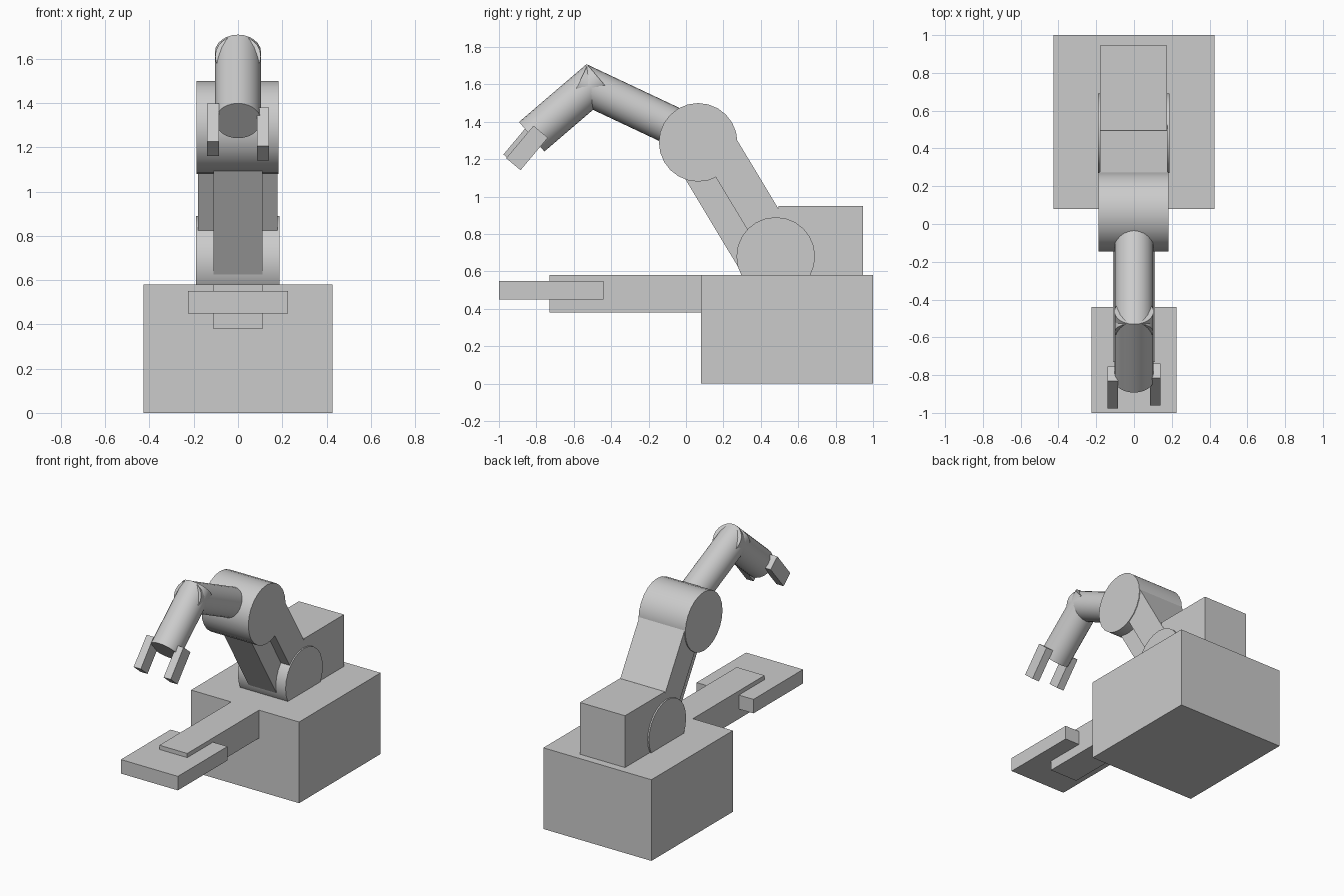
import bpy
from math import sin, cos, radians
from mathutils import Vector, Matrix

if "Cube" in bpy.data.objects:
    bpy.data.objects.remove(bpy.data.objects["Cube"])


def box(name, x, y, z):
    """Axis-aligned box from (min, max) ranges."""
    bpy.ops.mesh.primitive_cube_add(size=1)
    ob = bpy.context.object
    ob.name = name
    ob.location = [(a + b) / 2 for a, b in (x, y, z)]
    ob.scale = [b - a for a, b in (x, y, z)]
    return ob


def slanted_box(name, x, angle, along, across):
    """Box turned by angle about x; along / across are ranges on the turned z / y axes."""
    ob = box(name, x, across, along)
    ob.location = Matrix.Rotation(radians(angle), 3, 'X') @ ob.location
    ob.rotation_euler.x = radians(angle)
    return ob


def rod(name, start, end, radius, sides=24):
    """Cylinder between two points, smooth round its side."""
    a, b = Vector(start), Vector(end)
    bpy.ops.mesh.primitive_cylinder_add(vertices=sides, radius=radius, depth=(b - a).length)
    ob = bpy.context.object
    ob.name = name
    ob.location = (a + b) / 2
    ob.rotation_euler = (b - a).to_track_quat('Z', 'Y').to_euler()
    bpy.ops.object.shade_smooth_by_angle(angle=radians(35))
    return ob


# Base, motor housing and front tray
box("base", (-0.427, 0.427), (0.08, 1.0), (0, 0.58))
box("motor_housing", (-0.18, 0.176), (0.495, 0.945), (0.575, 0.95))
box("tray_support", (-0.11, 0.11), (-0.73, 0.09), (0.38, 0.58))
box("tray", (-0.225, 0.225), (-1.0, -0.44), (0.45, 0.55))

# Shoulder and elbow drums
rod("shoulder_drum", (-0.19, 0.48, 0.68), (0.187, 0.48, 0.68), 0.21)
rod("elbow_drum", (-0.187, 0.065, 1.29), (0.183, 0.065, 1.29), 0.21)

# Lower arm: wide rear beam and narrow front rib
slanted_box("lower_arm", (-0.18, 0.178), 31, (0.34, 1.05), (0.705, 0.905))
slanted_box("lower_arm_rib", (-0.11, 0.11), 31, (0.38, 1.03), (0.56, 0.72))

# Forearm and wrist tubes, meeting at the bend
rod("forearm", (0, 0.04, 1.325), (0, -0.57, 1.612), 0.103)
rod("wrist", (0, -0.463, 1.63), (0, -0.825, 1.32), 0.104)

# Gripper fingers
for side, x, y, z in (("left", -0.113, -0.865, 1.28), ("right", 0.113, -0.85, 1.26)):
    finger = box(side + "_finger", (x - 0.028, x + 0.028), (-0.05, 0.05), (-0.1135, 0.1135))
    finger.location = (x, y, z)
    finger.rotation_euler.x = radians(-40)
